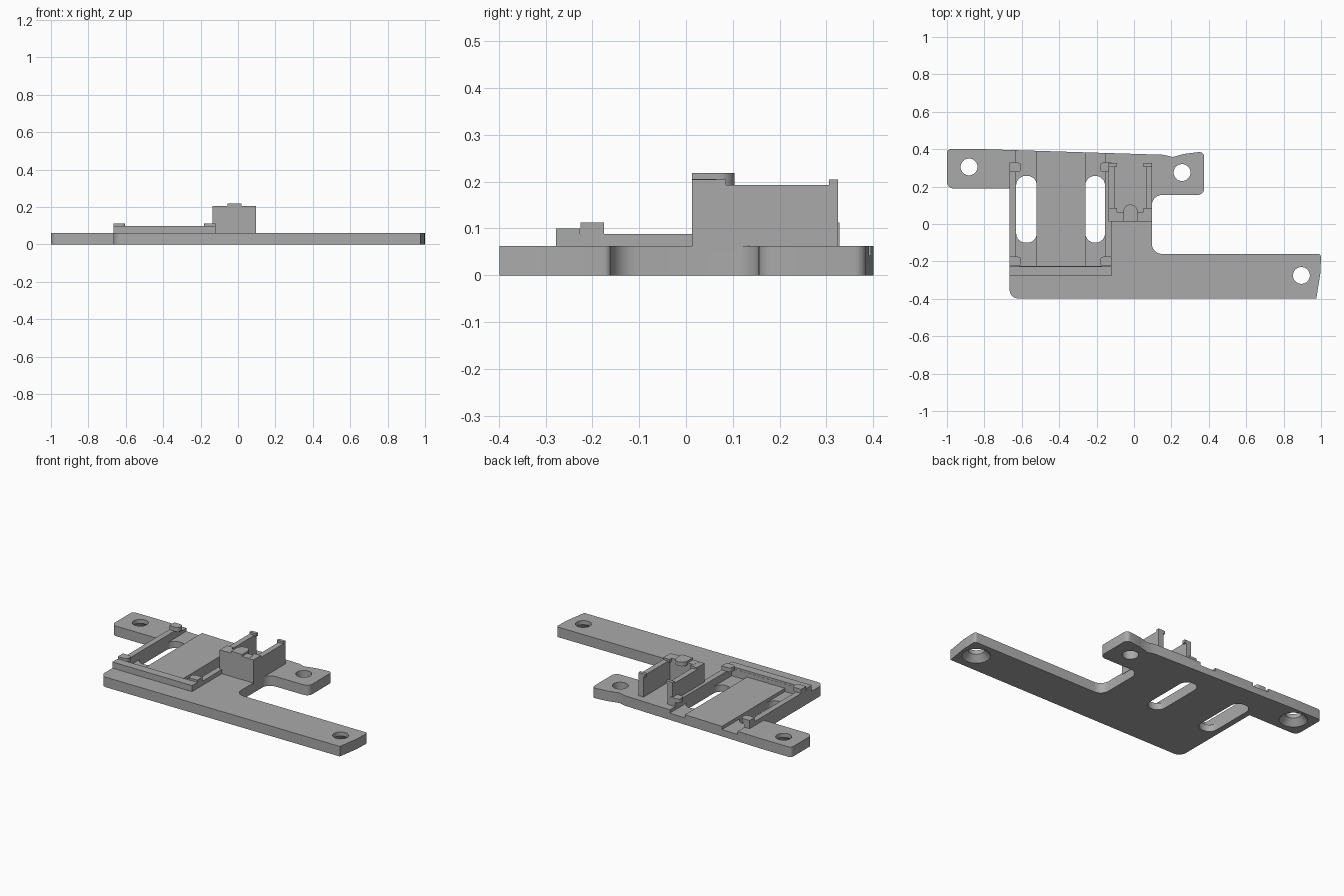
import bpy, bmesh, math
from mathutils import Vector

cube = bpy.data.objects.get("Cube")
if cube:
    bpy.data.objects.remove(cube, do_unlink=True)

grey = bpy.data.materials.new("plain grey")
grey.use_nodes = True
COLOR = (0.4, 0.4, 0.4, 1)
grey.diffuse_color = COLOR
grey.node_tree.nodes["Principled BSDF"].inputs["Base Color"].default_value = COLOR


def finish(name, bm):
    bmesh.ops.recalc_face_normals(bm, faces=bm.faces)
    mesh = bpy.data.meshes.new(name)
    bm.to_mesh(mesh)
    bm.free()
    mesh.materials.append(grey)
    ob = bpy.data.objects.new(name, mesh)
    bpy.context.scene.collection.objects.link(ob)
    return ob


def rounded(corners, steps=6):
    """Outline with each (x, y, radius) corner filleted."""
    pts = []
    for i, (x, y, r) in enumerate(corners):
        p = Vector((x, y))
        if r == 0:
            pts.append(p)
            continue
        a = (Vector(corners[i - 1][:2]) - p).normalized()
        b = (Vector(corners[(i + 1) % len(corners)][:2]) - p).normalized()
        half = a.angle(b) / 2
        centre = p + (a + b).normalized() * (r / math.sin(half))
        start = p + a * (r / math.tan(half)) - centre
        end = p + b * (r / math.tan(half)) - centre
        sweep = start.angle(end)
        for k in range(steps + 1):
            t = k / steps
            pts.append(centre + (start * math.sin((1 - t) * sweep)
                                 + end * math.sin(t * sweep)) / math.sin(sweep))
    return pts


def prism(name, corners, z0, z1):
    bm = bmesh.new()
    face = bm.faces.new([bm.verts.new((p.x, p.y, z0)) for p in rounded(corners)])
    bottom = bmesh.ops.duplicate(bm, geom=[face])["geom"]
    up = bmesh.ops.extrude_face_region(bm, geom=[face])["geom"]
    bmesh.ops.translate(bm, vec=(0, 0, z1 - z0),
                        verts=[v for v in up if isinstance(v, bmesh.types.BMVert)])
    if len([f for f in bm.faces if all(v.co.z == z0 for v in f.verts)]) > 1:
        bmesh.ops.delete(bm, geom=[f for f in bottom if isinstance(f, bmesh.types.BMFace)],
                         context="FACES")
    bmesh.ops.remove_doubles(bm, verts=bm.verts, dist=0.00001)
    return finish(name, bm)


def box(name, x0, x1, y0, y1, z0, z1, r=0):
    return prism(name, [(x0, y0, r), (x1, y0, r), (x1, y1, r), (x0, y1, r)], z0, z1)


def cone(name, x, y, z0, z1, r0, r1):
    bm = bmesh.new()
    bmesh.ops.create_cone(bm, cap_ends=True, segments=40, radius1=r0, radius2=r1, depth=z1 - z0)
    bmesh.ops.translate(bm, vec=(x, y, (z0 + z1) / 2), verts=bm.verts)
    return finish(name, bm)


def cut(target, cutter):
    cutter.hide_render = True
    mod = target.modifiers.new("cut", "BOOLEAN")
    mod.operation = "DIFFERENCE"
    mod.solver = "EXACT"
    mod.object = cutter
    bpy.context.view_layer.objects.active = target
    bpy.ops.object.modifier_apply(modifier=mod.name)
    bpy.data.objects.remove(cutter, do_unlink=True)


# Base plate with its arms
T = 0.062
base = prism("base_plate", [
    (-1, 0.4, 0.02), (-0.8, 0.4, 0), (0.16, 0.37, 0), (0.205, 0.358, 0), (0.27, 0.375, 0),
    (0.375, 0.388, 0.025), (0.375, 0.155, 0.035), (0.095, 0.155, 0.055),
    (0.095, -0.16, 0.055), (1, -0.16, 0.015), (0.997, -0.26, 0), (0.975, -0.398, 0),
    (-0.665, -0.398, 0.045), (-0.665, 0.19, 0), (-1, 0.19, 0.035)], 0, T)

# Shallow channels and long slots
for x0, x1 in ((-0.63, -0.52), (-0.26, -0.155)):
    cut(base, box("channel_cutter", x0, x1, -0.225, 0.5, 0.042, 0.1))
    cut(base, box("slot_cutter", x0, x1, -0.1, 0.257, -0.1, 0.1, 0.05))

# Screw holes, the two outer ones countersunk underneath
for x, y, sunk in ((-0.882, 0.305, True), (0.895, -0.275, True), (0.257, 0.275, False)):
    cut(base, cone("hole_cutter", x, y, -0.1, 0.2, 0.045, 0.045))
    if sunk:
        cut(base, cone("countersink_cutter", x, y, -0.005, 0.038, 0.083, 0.044))

# U-shaped rail around the tray
box("left_rail", -0.665, -0.63, -0.26, 0.328, T - 0.02, 0.088)
box("right_rail", -0.155, -0.12, -0.26, 0.328, T - 0.02, 0.088)
box("front_rail_step", -0.665, -0.12, -0.278, -0.225, T - 0.02, 0.088)
box("front_rail", -0.665, -0.12, -0.278, -0.226, 0.087, 0.1)

# Rail clips overhanging the tray
for y, place in ((-0.2, "front"), (0.303, "rear")):
    for x, side, s in ((-0.665, "outer", 1), (-0.12, "inner", -1)):
        prism(f"{place}_{side}_rail_clip", [
            (x, y - 0.025, 0), (x + s * 0.062, y - 0.025, 0.018),
            (x + s * 0.062, y + 0.025, 0.018), (x, y + 0.025, 0)], 0.087, 0.113)

# Upright holder: front wall, two side walls, small hooks
box("holder_front_wall", -0.135, 0.097, 0.013, 0.065, T - 0.01, 0.193)
box("holder_front_cap", -0.1, 0.062, 0.013, 0.065, 0.192, 0.206)
for x, side, s in ((-0.135, "right", 1), (0.097, "left", -1)):
    inner = x + s * 0.034
    tip = x + s * 0.045
    box(f"holder_{side}_wall", min(x, inner), max(x, inner), 0.013, 0.325, T - 0.01, 0.193)
    for y0, y1, place in ((0.013, 0.085, "front"), (0.305, 0.325, "rear")):
        box(f"holder_{place}_{side}_hook", min(x, tip), max(x, tip), y0, y1, 0.186, 0.205)

# Rounded tongue over the front wall
prism("holder_tongue", [(-0.057, 0.013, 0), (0.019, 0.013, 0),
                        (0.019, 0.104, 0.037), (-0.057, 0.104, 0.037)], 0.193, 0.218)

# Smooth curved sides, sharp edges kept
bpy.context.view_layer.update()
parts = [ob for ob in bpy.context.scene.objects
         if ob.type == "MESH" and grey.name in ob.data.materials]
for ob in parts:
    ob.select_set(True)
bpy.context.view_layer.objects.active = base
bpy.ops.object.shade_smooth_by_angle(angle=math.radians(30))
